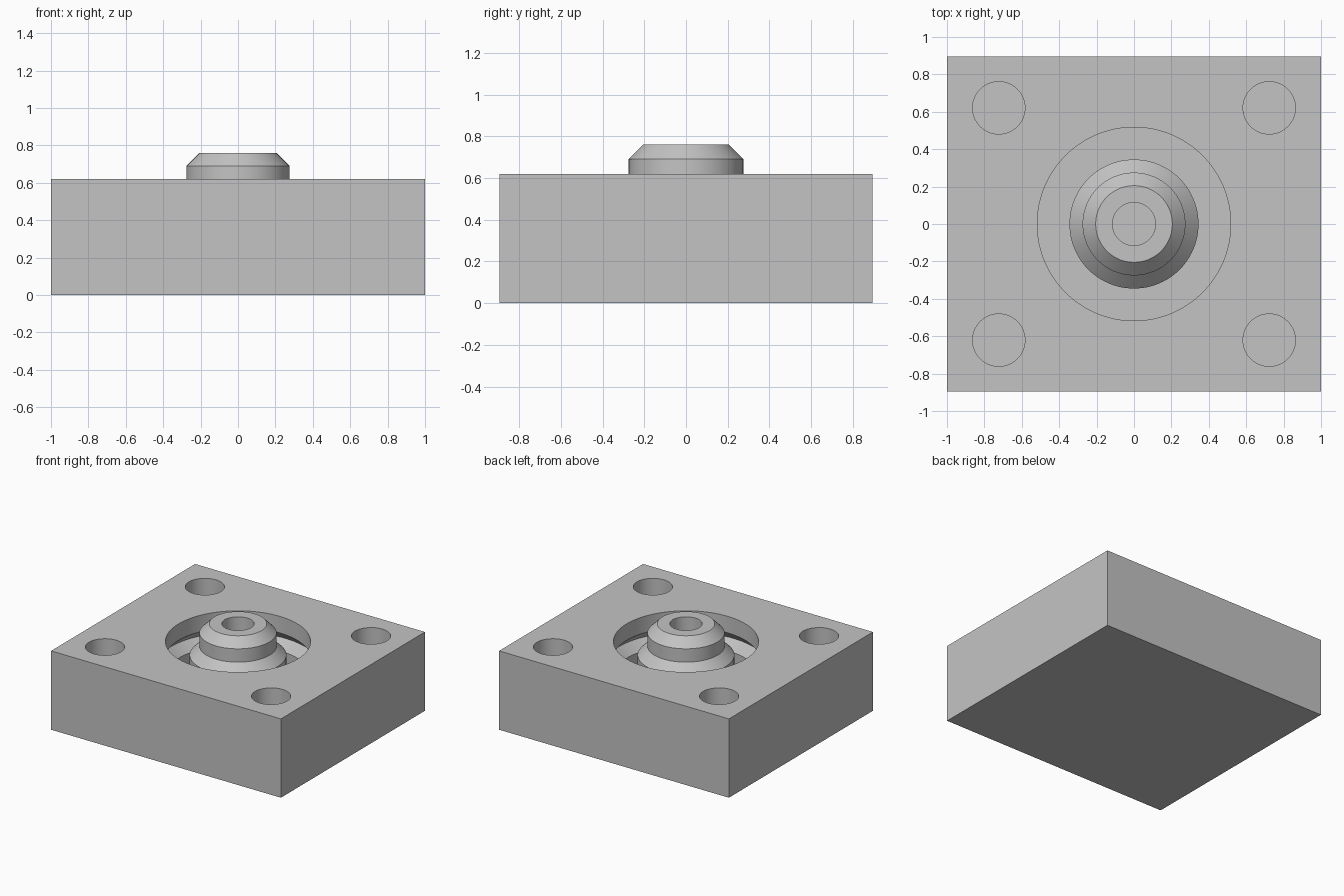
import bpy
import bmesh
from math import radians, tau
from mathutils import Matrix, Vector

cube = bpy.data.objects.get("Cube")
if cube:
    bpy.data.objects.remove(cube, do_unlink=True)

# Single flat colour
grey = bpy.data.materials.new("light grey metal")
grey.use_nodes = True
colour = (0.55, 0.55, 0.55, 1)
grey.diffuse_color = colour
grey.node_tree.nodes["Principled BSDF"].inputs["Base Color"].default_value = colour


def add_object(name, bm):
    bmesh.ops.recalc_face_normals(bm, faces=bm.faces)
    mesh = bpy.data.meshes.new(name)
    bm.to_mesh(mesh)
    bm.free()
    mesh.materials.append(grey)
    obj = bpy.data.objects.new(name, mesh)
    bpy.context.collection.objects.link(obj)
    return obj


def lathe(name, profile, x=0, y=0, steps=96):
    """Revolve a closed (radius, height) outline that starts and ends on the axis."""
    bm = bmesh.new()
    verts = [bm.verts.new((r, 0, z)) for r, z in profile]
    edges = [bm.edges.new(pair) for pair in zip(verts, verts[1:])]
    bmesh.ops.spin(bm, geom=verts + edges, cent=(0, 0, 0), axis=(0, 0, 1),
                   angle=tau, steps=steps, use_duplicate=False)
    bmesh.ops.remove_doubles(bm, verts=bm.verts, dist=0.0005)
    bmesh.ops.translate(bm, verts=bm.verts, vec=Vector((x, y, 0)))
    return add_object(name, bm)


def activate(obj):
    bpy.ops.object.select_all(action="DESELECT")
    obj.select_set(True)
    bpy.context.view_layer.objects.active = obj


def cut(target, cutter):
    cutter.hide_render = True
    activate(target)
    mod = target.modifiers.new("cut", "BOOLEAN")
    mod.operation = "DIFFERENCE"
    mod.solver = "EXACT"
    mod.object = cutter
    bpy.ops.object.modifier_apply(modifier=mod.name)
    bpy.data.objects.remove(cutter, do_unlink=True)


TOP = 0.62
FLOOR = 0.14

# Rectangular block
bm = bmesh.new()
bmesh.ops.create_cube(bm, size=1, matrix=Matrix.Translation((0, 0, TOP / 2))
                      @ Matrix.Diagonal((2, 1.79, TOP, 1)))
block = add_object("block", bm)

# Round pocket with an undercut groove in its wall
R = 0.517
cut(block, lathe("pocket_cutter", [
    (0, FLOOR), (R, FLOOR), (R, 0.35), (R + 0.07, 0.42), (R, 0.49),
    (R, TOP + 0.1), (0, TOP + 0.1)]))

# Blind corner holes
for sx in (-1, 1):
    for sy in (-1, 1):
        cut(block, lathe("hole_cutter", [
            (0, FLOOR), (0.14, FLOOR), (0.14, TOP + 0.1), (0, TOP + 0.1)],
            sx * 0.723, sy * 0.621, 64))

# Stepped, chamfered boss with a central bore
boss = lathe("centre_boss", [
    (0, FLOOR - 0.02), (0.345, FLOOR - 0.02), (0.345, 0.515), (0.275, 0.585),
    (0.275, 0.69), (0.205, 0.76), (0.115, 0.76), (0.115, 0.2), (0, 0.2)])

for obj in (block, boss):
    activate(obj)
    bpy.ops.object.shade_smooth_by_angle(angle=radians(30))
